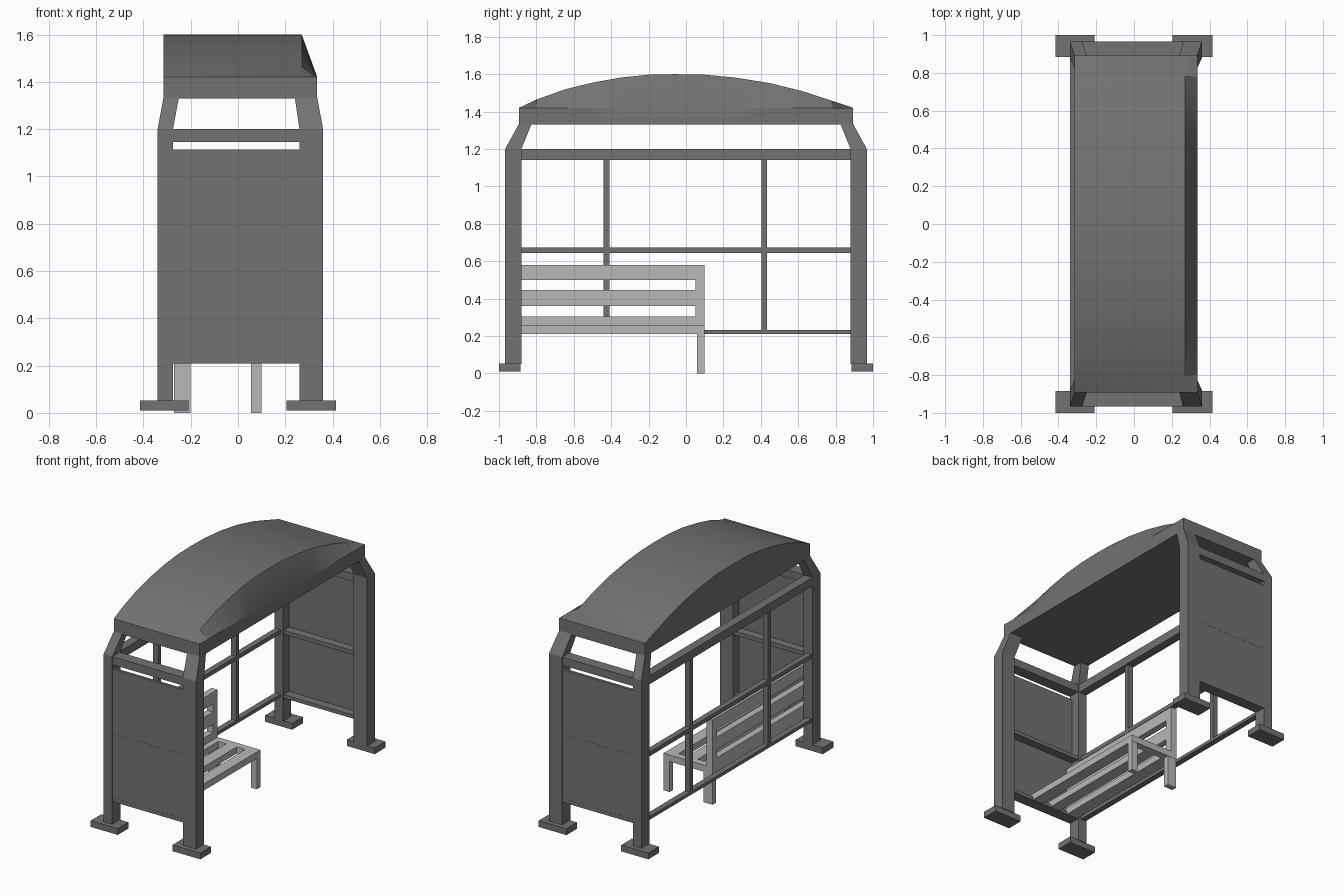
import bpy, bmesh

if "Cube" in bpy.data.objects:
    bpy.data.objects.remove(bpy.data.objects["Cube"])

def material(name, v):
    m = bpy.data.materials.new(name)
    m.diffuse_color = (v, v, v, 1)
    m.use_nodes = True
    m.node_tree.nodes["Principled BSDF"].inputs["Base Color"].default_value = m.diffuse_color
    return m

DARK = material("dark_metal", 0.17)
LIGHT = material("light_slats", 0.48)

def build(name, verts, faces, mat):
    me = bpy.data.meshes.new(name)
    me.from_pydata(verts, [], faces)
    bm = bmesh.new()
    bm.from_mesh(me)
    bmesh.ops.recalc_face_normals(bm, faces=bm.faces)
    bm.to_mesh(me)
    bm.free()
    me.materials.append(mat)
    ob = bpy.data.objects.new(name, me)
    bpy.context.collection.objects.link(ob)
    return ob

def loft(name, sections, mat=DARK):
    """Skin a list of closed sections with equal point counts and cap the ends."""
    n = len(sections[0])
    verts = [p for s in sections for p in s]
    faces = [tuple(range(n)), tuple(range(len(verts) - n, len(verts)))]
    for i in range(len(sections) - 1):
        for j in range(n):
            k = (j + 1) % n
            faces.append((i*n + j, i*n + k, (i+1)*n + k, (i+1)*n + j))
    return build(name, verts, faces, mat)

def rect(x0, x1, y0, y1, z):
    return [(x0, y0, z), (x1, y0, z), (x1, y1, z), (x0, y1, z)]

def box(name, x, y, z, mat=DARK):
    return loft(name, [rect(*x, *y, z[0]), rect(*x, *y, z[1])], mat)

# Ends: posts bent inward at the top, feet, panel and rails
for s, end in ((-1, "near"), (1, "far")):
    def ys(a, b):
        return tuple(sorted((s*a, s*b)))
    for side, lo, hi, foot in (("back", (-0.34, -0.275), (-0.315, -0.25), (-0.415, -0.21)),
                               ("front", (0.26, 0.36), (0.24, 0.335), (0.205, 0.415))):
        loft(f"{side}_post_{end}", [rect(*lo, *ys(0.88, 0.967), 0.05),
                                    rect(*lo, *ys(0.88, 0.967), 1.2),
                                    rect(*hi, *ys(0.825, 0.893), 1.335)])
        box(f"{side}_foot_{end}", foot, ys(0.885, 1.0), (0.01, 0.053))
    span = (-0.28, 0.265)
    box(f"end_panel_{end}", span, ys(0.945, 0.965), (0.21, 1.115))
    for part, z in (("bottom", (0.208, 0.232)), ("middle", (0.645, 0.672)), ("top", (1.145, 1.2))):
        box(f"end_{part}_rail_{end}", span, ys(0.887, 0.966), z)

# Back frame: horizontal rails and two mullions
for part, x, z in (("bottom", (-0.335, -0.295), (0.21, 0.232)),
                   ("middle", (-0.335, -0.295), (0.645, 0.673)),
                   ("top", (-0.34, -0.28), (1.142, 1.2))):
    box(f"back_{part}_rail", x, (-0.89, 0.89), z)
for i, y in enumerate(((-0.44, -0.41), (0.405, 0.433))):
    box(f"back_mullion_{i + 1}", (-0.335, -0.295), y, (0.21, 1.15))

# Roof: flat band below an arch, with the open side sloping inward
arch = [(-0.893, 1.42), (-0.8, 1.464), (-0.65, 1.518), (-0.5, 1.555), (-0.35, 1.582),
        (-0.2, 1.597), (-0.06, 1.6), (0.1, 1.597), (0.27, 1.581), (0.45, 1.552),
        (0.62, 1.51), (0.78, 1.458), (0.893, 1.42)]
roof = loft("arched_roof", [[(-0.315, y, 1.33), (0.335, y, 1.33), (0.335, y, 1.42),
                             (0.27, y, z), (-0.315, y, z)] for y, z in arch])
bpy.context.view_layer.objects.active = roof
roof.select_set(True)
bpy.ops.object.shade_smooth_by_angle(angle=0.4)

# Bench: seat slats, end bar, slatted backrest and two legs at the free end
by = (-0.94, 0.1)
for i, x in enumerate(((-0.27, -0.185), (-0.125, -0.045), (0.02, 0.1))):
    box(f"seat_slat_{i + 1}", x, by, (0.21, 0.255), LIGHT)
box("seat_end_bar", (-0.27, 0.1), (0.05, 0.1), (0.21, 0.255), LIGHT)
for i, z in enumerate(((0.25, 0.305), (0.36, 0.445), (0.5, 0.58))):
    box(f"backrest_slat_{i + 1}", (-0.27, -0.225), by, z, LIGHT)
box("backrest_upright", (-0.27, -0.225), (0.05, 0.1), (0.21, 0.58), LIGHT)
for side, x in (("back", (-0.27, -0.2)), ("front", (0.055, 0.1))):
    box(f"bench_{side}_leg", x, (0.06, 0.098), (0, 0.215), LIGHT)
